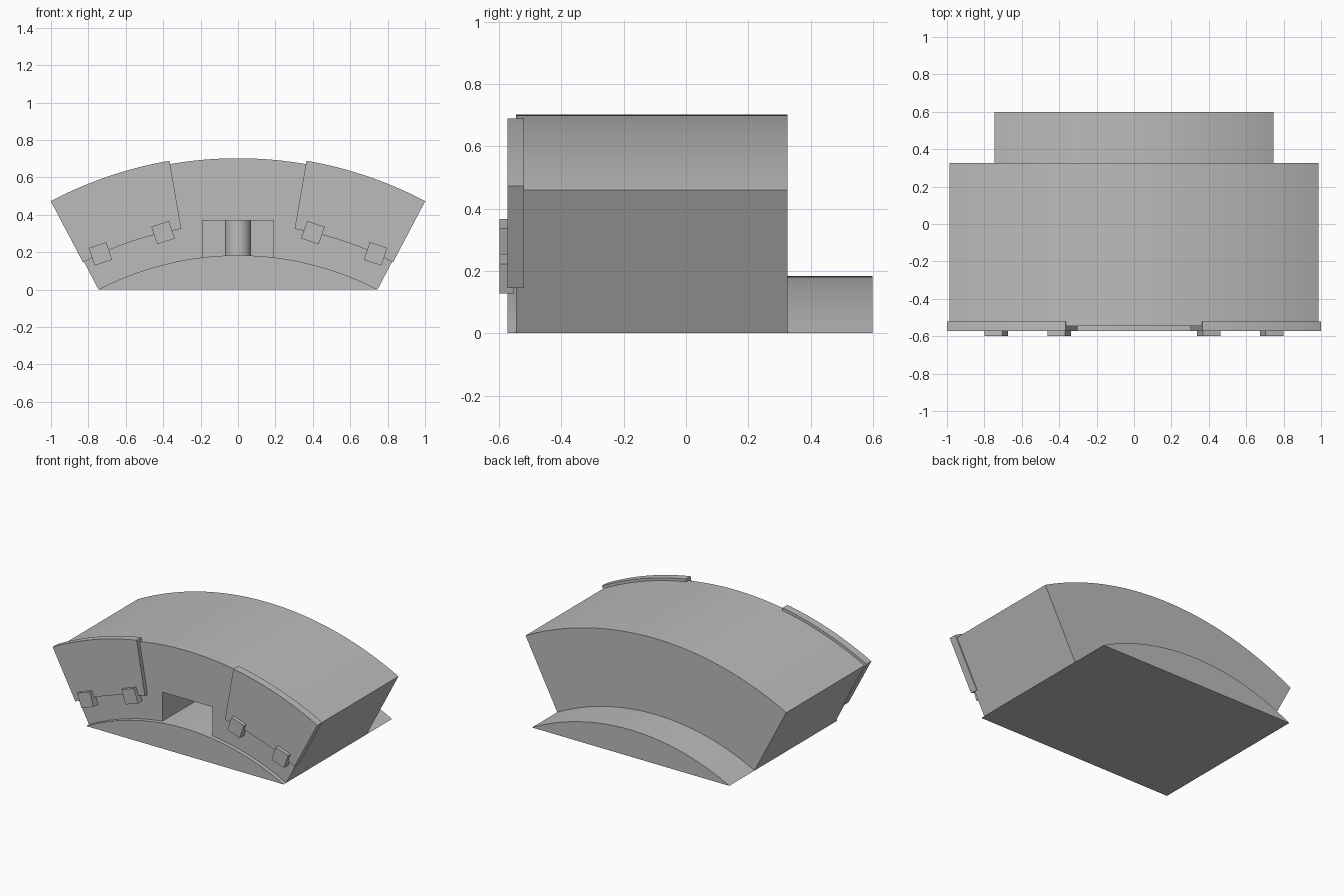
import bpy, bmesh, math
from mathutils import Matrix

cube = bpy.data.objects.get("Cube")
if cube:
    bpy.data.objects.remove(cube, do_unlink=True)

# One plain grey
grey = bpy.data.materials.new("plain_grey")
grey.use_nodes = True
GREY = (0.5, 0.5, 0.5, 1)
grey.diffuse_color = GREY
grey.node_tree.nodes["Principled BSDF"].inputs["Base Color"].default_value = GREY

# All arcs share this centre height
CENTRE = -1.43
R_IN, R_OUT = 1.613, 2.132
EDGE = 27.55


def finish(bm, name):
    bmesh.ops.recalc_face_normals(bm, faces=bm.faces)
    mesh = bpy.data.meshes.new(name)
    bm.to_mesh(mesh)
    bm.free()
    obj = bpy.data.objects.new(name, mesh)
    bpy.context.collection.objects.link(obj)
    mesh.materials.append(grey)
    return obj


def smooth(obj):
    bpy.ops.object.select_all(action='DESELECT')
    obj.select_set(True)
    bpy.context.view_layer.objects.active = obj
    bpy.ops.object.shade_smooth_by_angle(angle=math.radians(30))


def arc(radius, a0, a1, steps=48):
    angles = [math.radians(a0 + (a1 - a0) * i / steps) for i in range(steps + 1)]
    return [(radius * math.sin(a), CENTRE + radius * math.cos(a)) for a in angles]


def extrude(name, outline, y0, y1):
    bm = bmesh.new()
    face = bm.faces.new([bm.verts.new((x, y0, z)) for x, z in outline])
    new = bmesh.ops.extrude_face_region(bm, geom=[face])["geom"]
    verts = [v for v in new if isinstance(v, bmesh.types.BMVert)]
    bmesh.ops.translate(bm, verts=verts, vec=(0, y1 - y0, 0))
    return finish(bm, name)


def box(name, centre, size, tilt=0):
    bm = bmesh.new()
    bmesh.ops.create_cube(bm, size=1, matrix=Matrix.Translation(centre)
                          @ Matrix.Rotation(math.radians(tilt), 4, 'Y')
                          @ Matrix.Diagonal((*size, 1)))
    return finish(bm, name)


# Arched body with a front notch
body = extrude("arched_body", arc(R_OUT, -EDGE, EDGE) + arc(R_IN, EDGE, -EDGE), -0.545, 0.325)
cutter = box("notch_cutter", (0, -0.4, 0.22), (0.38, 0.6, 0.3))
cutter.hide_render = True
cutter.hide_viewport = True
notch = body.modifiers.new("notch", 'BOOLEAN')
notch.object = cutter
notch.solver = 'EXACT'
smooth(body)

# Curved base that reaches out behind the body
base = extrude("base_segment", arc(R_IN, -EDGE, EDGE), -0.573, 0.598)
smooth(base)

# Upright pin inside the notch
bm = bmesh.new()
bmesh.ops.create_cone(bm, cap_ends=True, segments=40, radius1=0.07, radius2=0.07,
                      depth=0.5, matrix=Matrix.Translation((0, -0.16, 0.42)))
smooth(finish(bm, "notch_pin"))

# Front plates and their square lugs
for side, sign in (("left", 1), ("right", -1)):
    outline = arc(2.15, sign * 9.8, sign * 27.75) + arc(1.78, sign * 27.75, sign * 9.8)
    smooth(extrude(f"{side}_front_plate", outline, -0.573, -0.52))
    for place, angle in (("inner", 13), ("outer", 24.4)):
        a = math.radians(angle)
        x, z = sign * 1.78 * math.sin(a), CENTRE + 1.78 * math.cos(a)
        box(f"{side}_{place}_lug", (x, -0.575, z), (0.099, 0.046, 0.099), sign * 18.7)
